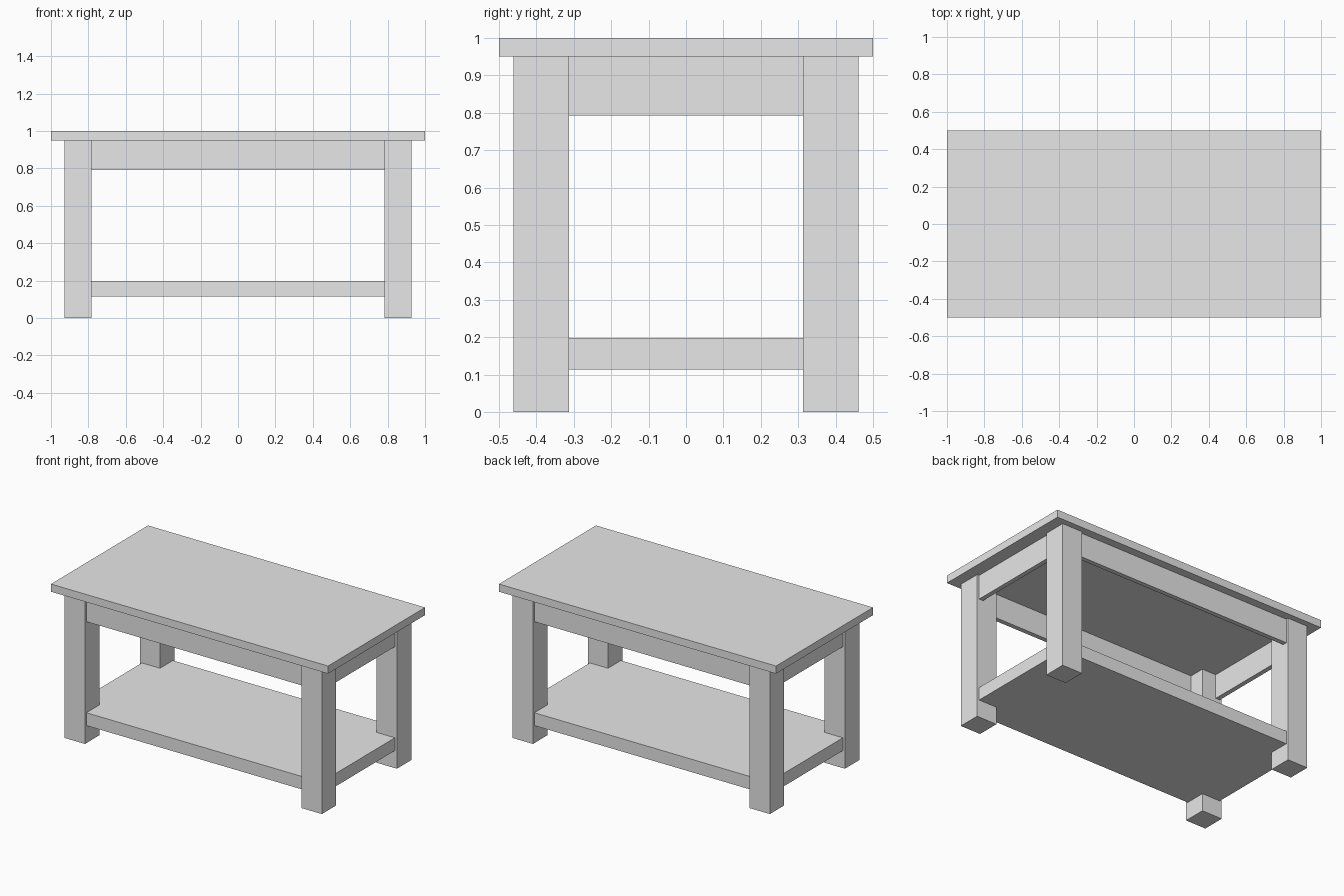
import bpy
import bmesh

if "Cube" in bpy.data.objects:
    bpy.data.objects.remove(bpy.data.objects["Cube"], do_unlink=True)

# Single plain grey finish
GREY = (0.8, 0.8, 0.8, 1.0)
grey = bpy.data.materials.new("plain_grey")
grey.use_nodes = True
grey.diffuse_color = GREY
grey.node_tree.nodes["Principled BSDF"].inputs["Base Color"].default_value = GREY

# Shared dimensions: leg inner and outer faces, and the setback of the rails
IN_X, OUT_X = 0.782, 0.928
IN_Y, OUT_Y = 0.313, 0.461
SETBACK = 0.015
RAIL_X, RAIL_Y = OUT_X - SETBACK, OUT_Y - SETBACK
RAIL_THICK = 0.03
TOP_LOW, TOP_HIGH = 0.95, 1.0
RAIL_LOW = 0.792
SHELF_LOW, SHELF_HIGH = 0.114, 0.198


def prism(name, outline, low, high):
    """Extrude a flat outline upwards from low to high."""
    bm = bmesh.new()
    base = bm.faces.new([bm.verts.new((x, y, low)) for x, y in outline])
    grown = bmesh.ops.extrude_face_region(bm, geom=[base])["geom"]
    top = [v for v in grown if isinstance(v, bmesh.types.BMVert)]
    bmesh.ops.translate(bm, verts=top, vec=(0, 0, high - low))
    bmesh.ops.recalc_face_normals(bm, faces=bm.faces)
    mesh = bpy.data.meshes.new(name)
    bm.to_mesh(mesh)
    bm.free()
    mesh.materials.append(grey)
    obj = bpy.data.objects.new(name, mesh)
    bpy.context.collection.objects.link(obj)
    return obj


def box(name, xs, ys, zs):
    (x0, x1), (y0, y1) = sorted(xs), sorted(ys)
    return prism(name, [(x0, y0), (x1, y0), (x1, y1), (x0, y1)], *zs)


# Table top
box("table_top", (-1, 1), (-0.5, 0.5), (TOP_LOW, TOP_HIGH))

# Four square legs
for x_name, sx in (("left", 1), ("right", -1)):
    for y_name, sy in (("front", -1), ("back", 1)):
        box(f"{y_name}_{x_name}_leg", (sx * IN_X, sx * OUT_X),
            (sy * IN_Y, sy * OUT_Y), (0, TOP_LOW))

# Rails under the top, set back slightly from the leg faces
for name, s in (("front", -1), ("back", 1)):
    box(f"{name}_rail", (-IN_X, IN_X),
        (s * (RAIL_Y - RAIL_THICK), s * RAIL_Y), (RAIL_LOW, TOP_LOW))
for name, s in (("left", 1), ("right", -1)):
    box(f"{name}_rail", (s * (RAIL_X - RAIL_THICK), s * RAIL_X),
        (-IN_Y, IN_Y), (RAIL_LOW, TOP_LOW))

# Lower shelf, notched around the legs
corner = [(RAIL_X, IN_Y), (IN_X, IN_Y), (IN_X, RAIL_Y)]
outline = []
for sx, sy in ((1, 1), (-1, 1), (-1, -1), (1, -1)):
    points = corner if sx == sy else corner[::-1]
    outline += [(sx * x, sy * y) for x, y in points]
prism("lower_shelf", outline, SHELF_LOW, SHELF_HIGH)
